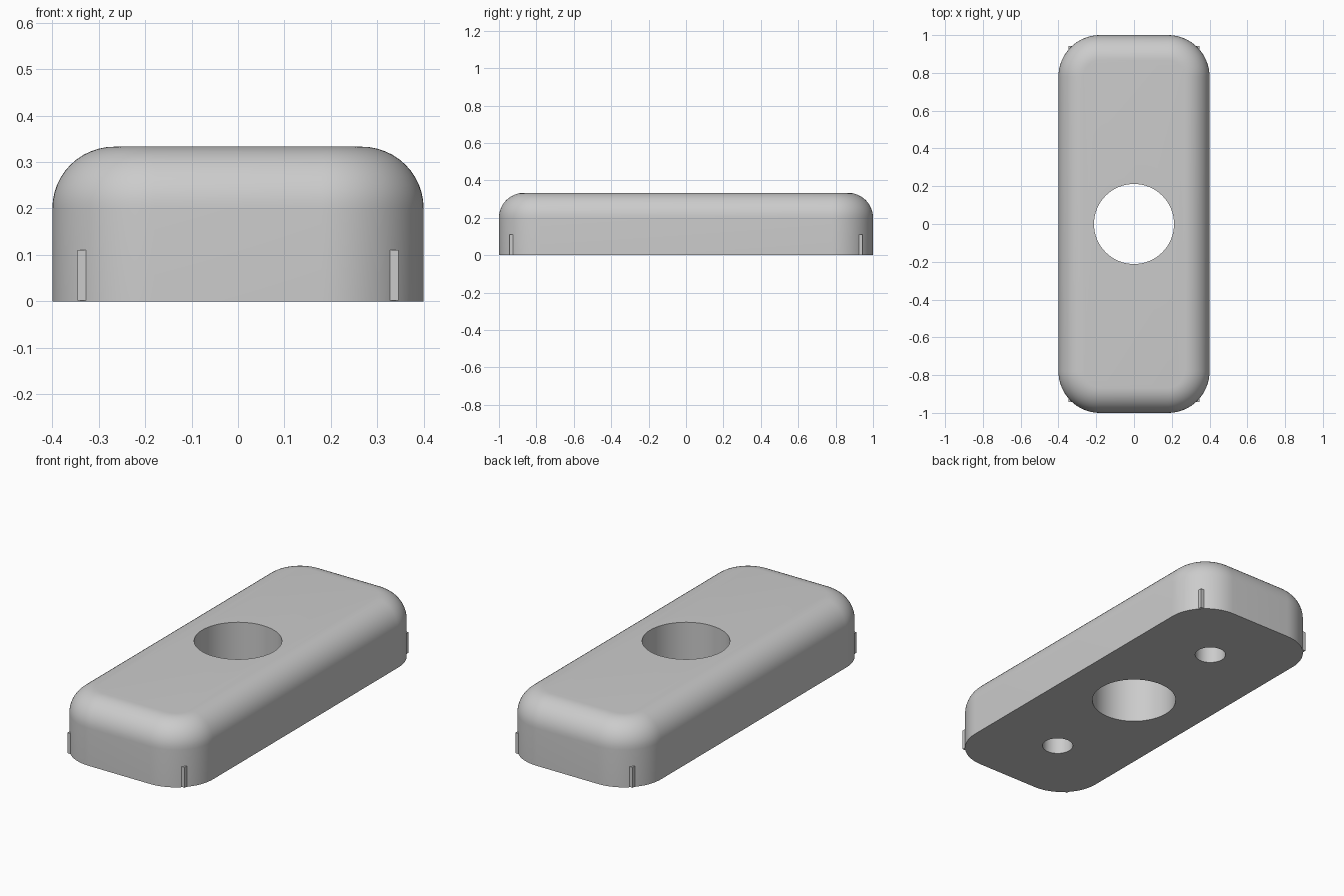
import bpy, bmesh
from math import sin, cos, pi

if "Cube" in bpy.data.objects:
    bpy.data.objects.remove(bpy.data.objects["Cube"])

HX, HY, HZ = 0.40, 1.0, 0.333      # half width, half length, height
CORNER, FILLET = 0.22, 0.133       # plan corner radius, top edge radius


def finish(name, bm):
    bmesh.ops.recalc_face_normals(bm, faces=bm.faces)
    me = bpy.data.meshes.new(name)
    bm.to_mesh(me)
    bm.free()
    ob = bpy.data.objects.new(name, me)
    bpy.context.collection.objects.link(ob)
    return ob


def ring(bm, inset, z, n=16):
    r = CORNER - inset
    verts = []
    for k, (sx, sy) in enumerate([(1, 1), (-1, 1), (-1, -1), (1, -1)]):
        for i in range(n + 1):
            a = (k + i / n) * pi / 2
            verts.append(bm.verts.new((sx * (HX - CORNER) + r * cos(a),
                                       sy * (HY - CORNER) + r * sin(a), z)))
    return verts


def cylinder(name, r, y, z0, z1):
    bm = bmesh.new()
    bmesh.ops.create_cone(bm, cap_ends=True, segments=64, radius1=r, radius2=r, depth=z1 - z0)
    bmesh.ops.translate(bm, verts=bm.verts, vec=(0, y, (z0 + z1) / 2))
    ob = finish(name, bm)
    ob.hide_render = True
    return ob


# Rounded body with a filleted top edge
bm = bmesh.new()
steps = 12
levels = [(0, 0)] + [(FILLET * (1 - cos(i / steps * pi / 2)),
                      HZ - FILLET + FILLET * sin(i / steps * pi / 2)) for i in range(steps + 1)]
rings = [ring(bm, d, z) for d, z in levels]
for lo, hi in zip(rings, rings[1:]):
    for i in range(len(lo)):
        j = (i + 1) % len(lo)
        bm.faces.new((lo[i], lo[j], hi[j], hi[i]))
bm.faces.new(rings[0])
bm.faces.new(rings[-1])
body = finish("body", bm)

# Square-cornered base plate whose corners poke through the rounded body
bm = bmesh.new()
bmesh.ops.create_cube(bm, size=1)
bmesh.ops.scale(bm, verts=bm.verts, vec=(0.692, 1.886, 0.109))
bmesh.ops.translate(bm, verts=bm.verts, vec=(0, 0, 0.0565))
plate = finish("base_plate", bm)

# Central through hole and two blind screw holes underneath
cutters = [cylinder("centre_hole_cutter", 0.212, 0, -0.1, 0.5)]
cutters += [cylinder("screw_hole_cutter", 0.077, s * 0.604, -0.1, 0.17) for s in (-1, 1)]

for ob in (body, plate):
    bpy.ops.object.select_all(action='DESELECT')
    ob.select_set(True)
    bpy.context.view_layer.objects.active = ob
    for c in cutters:
        m = ob.modifiers.new("hole", 'BOOLEAN')
        m.operation, m.solver, m.object = 'DIFFERENCE', 'EXACT', c
        bpy.ops.object.modifier_apply(modifier=m.name)
    bpy.ops.object.shade_smooth_by_angle(angle=pi / 6)

for c in cutters:
    bpy.data.objects.remove(c)
